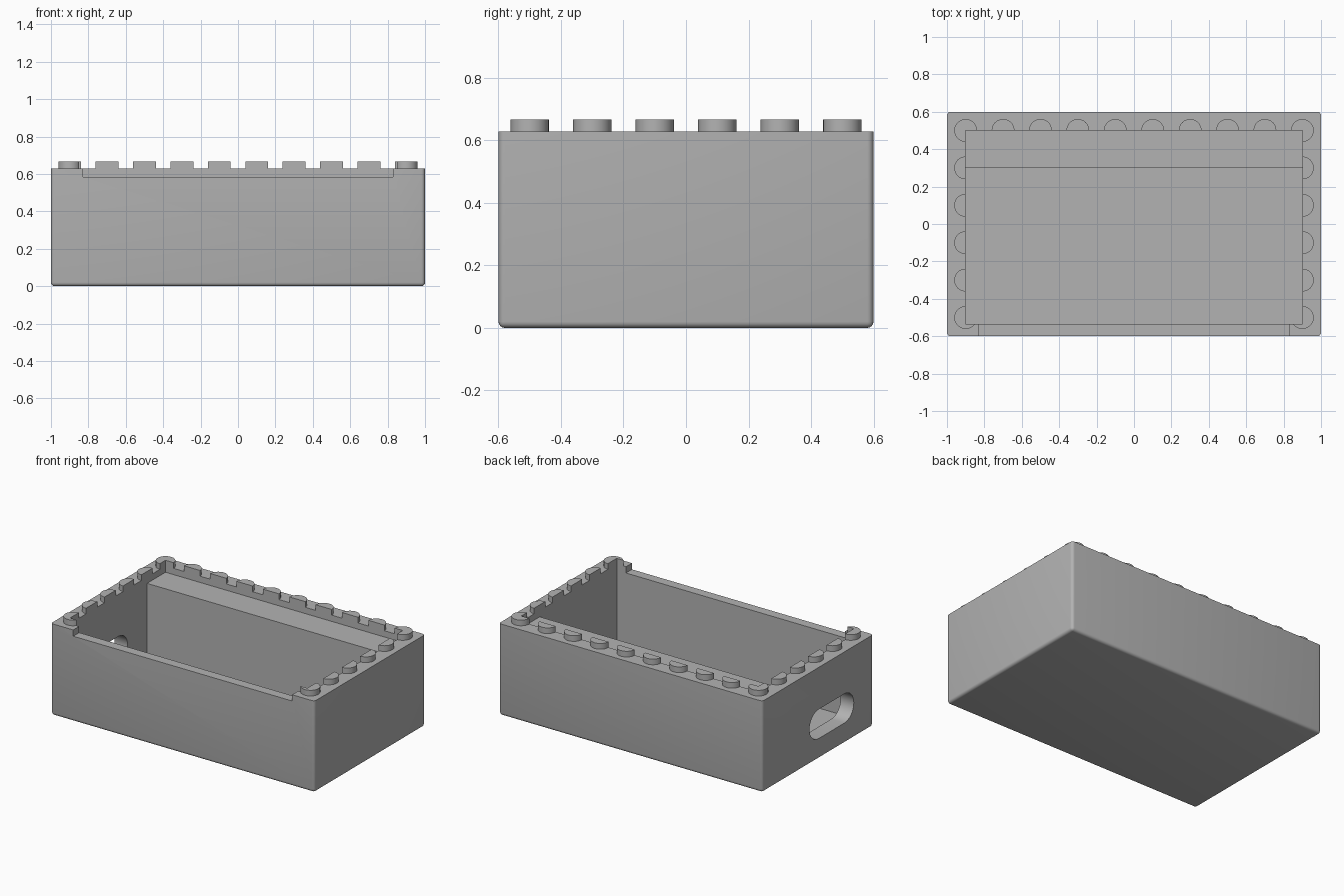
import bpy, bmesh, math
from mathutils import Matrix, Vector

if "Cube" in bpy.data.objects:
    bpy.data.objects.remove(bpy.data.objects["Cube"], do_unlink=True)

RIM, TOP, FLOOR, LEDGE = 0.628, 0.667, 0.05, 0.585
HX, HY = 1.0, 0.6

grey = bpy.data.materials.new("plastic grey")
grey.use_nodes = True
colour = (0.45, 0.45, 0.45, 1)
grey.diffuse_color = colour
grey.node_tree.nodes["Principled BSDF"].inputs["Base Color"].default_value = colour


def finish(name, bm):
    bmesh.ops.recalc_face_normals(bm, faces=bm.faces)
    mesh = bpy.data.meshes.new(name)
    bm.to_mesh(mesh)
    bm.free()
    mesh.materials.append(grey)
    obj = bpy.data.objects.new(name, mesh)
    bpy.context.collection.objects.link(obj)
    return obj


def box_mesh(lo, hi):
    lo, hi = Vector(lo), Vector(hi)
    bm = bmesh.new()
    mat = Matrix.Translation((lo + hi) / 2) @ Matrix.Diagonal((*(hi - lo), 1))
    bmesh.ops.create_cube(bm, size=1, matrix=mat)
    return bm


def activate(obj):
    bpy.ops.object.select_all(action='DESELECT')
    obj.select_set(True)
    bpy.context.view_layer.objects.active = obj


def cut(obj, cutters):
    activate(obj)
    for cutter in cutters:
        mod = obj.modifiers.new("cut", 'BOOLEAN')
        mod.operation, mod.solver, mod.object = 'DIFFERENCE', 'EXACT', cutter
        bpy.ops.object.modifier_apply(modifier=mod.name)


def smooth(obj):
    activate(obj)
    bpy.ops.object.shade_smooth_by_angle(angle=math.radians(35))


# Tray body, rounded on the upright and bottom edges
bm = box_mesh((-HX, -HY, 0), (HX, HY, RIM))
edges = [e for e in bm.edges if min(v.co.z for v in e.verts) < 0.01]
bmesh.ops.bevel(bm, geom=edges, offset=0.02, segments=4, profile=0.5, affect='EDGES')
tray = finish("tray", bm)

# Cutters: deep cavity, recess above the back ledge, front notch
cavity = finish("cavity_cutter", box_mesh((-0.9, -0.535, FLOOR), (0.9, 0.3, 1)))
recess = finish("recess_cutter", box_mesh((-0.9, -0.535, LEDGE), (0.9, 0.5, 1)))
notch = finish("notch_cutter", box_mesh((-0.83, -0.7, LEDGE), (0.83, -0.5, 1)))

# Cutter: rounded slot for the hand hole in the right wall
bm = bmesh.new()
ring = []
for side in (1, -1):
    for i in range(17):
        a = math.pi * i / 16 - math.pi / 2
        y = -0.15 + side * (0.14 + 0.1 * math.cos(a))
        ring.append(bm.verts.new((-1.1, y, 0.24 + side * 0.1 * math.sin(a))))
face = bm.faces.new(ring)
new = bmesh.ops.extrude_face_region(bm, geom=[face])["geom"]
bmesh.ops.translate(bm, vec=(0.3, 0, 0), verts=[g for g in new if isinstance(g, bmesh.types.BMVert)])
slot = finish("slot_cutter", bm)

cut(tray, [cavity, recess, notch, slot])
smooth(tray)

# Studs along the back and both side rims, trimmed flush with the inner walls
spots = [(-0.9 + 0.2 * i, 0.5) for i in range(10)]
spots += [(x, -0.5 + 0.2 * j) for x in (-0.9, 0.9) for j in range(5)]
for n, (x, y) in enumerate(spots, 1):
    bm = bmesh.new()
    bmesh.ops.create_cone(bm, cap_ends=True, segments=40, radius1=0.061, radius2=0.061,
                          depth=TOP - RIM, matrix=Matrix.Translation((x, y, (TOP + RIM) / 2)))
    stud = finish(f"stud_{n}", bm)
    cut(stud, [recess])
    smooth(stud)

for cutter in (cavity, recess, notch, slot):
    bpy.data.objects.remove(cutter, do_unlink=True)
